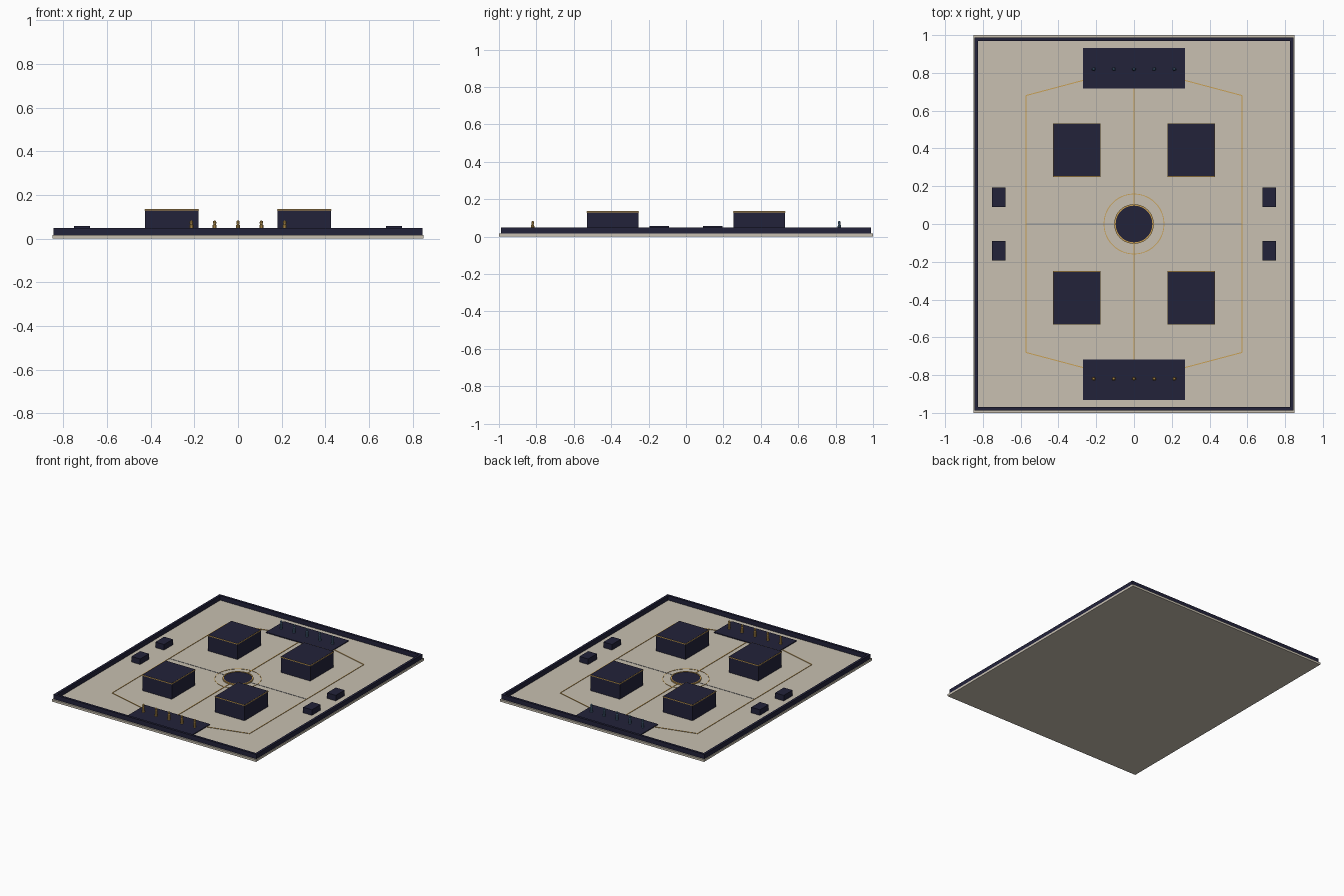
import bpy, bmesh
from math import pi, hypot, atan2
from mathutils import Matrix, Vector

cube = bpy.data.objects.get("Cube")
if cube:
    bpy.data.objects.remove(cube, do_unlink=True)


def material(name, rgb):
    m = bpy.data.materials.new(name)
    m.diffuse_color = (*rgb, 1)
    m.use_nodes = True
    m.node_tree.nodes["Principled BSDF"].inputs["Base Color"].default_value = (*rgb, 1)
    return m


STONE = material("pale_stone", (0.58, 0.53, 0.44))
NAVY = material("dark_navy", (0.016, 0.016, 0.042))
GOLD = material("gold", (0.58, 0.35, 0.09))
BLUE = material("steel_blue", (0.08, 0.16, 0.27))
GREY = material("line_grey", (0.27, 0.28, 0.30))

FLOOR = 0.016   # floor surface height
PAD = 0.022     # team pad surface height


def finish(name, bm, mat):
    mesh = bpy.data.meshes.new(name)
    bm.to_mesh(mesh)
    bm.free()
    mesh.materials.append(mat)
    ob = bpy.data.objects.new(name, mesh)
    bpy.context.collection.objects.link(ob)
    return ob


def box(name, x, y, size_x, size_y, z0, z1, mat, turn=0):
    bm = bmesh.new()
    bmesh.ops.create_cube(bm, size=1, matrix=(
        Matrix.Translation((x, y, (z0 + z1) / 2)) @ Matrix.Rotation(turn, 4, 'Z')
        @ Matrix.Diagonal((size_x, size_y, z1 - z0, 1))))
    return finish(name, bm, mat)


def line(name, a, b, width, mat, top=FLOOR + 0.003):
    dx, dy = b[0] - a[0], b[1] - a[1]
    return box(name, (a[0] + b[0]) / 2, (a[1] + b[1]) / 2, hypot(dx, dy), width,
               FLOOR - 0.002, top, mat, atan2(dy, dx))


def spin(name, profile, mat, x=0, y=0, steps=32):
    """Turn a radius/height profile about a vertical axis."""
    bm = bmesh.new()
    verts = [bm.verts.new((r, 0, z)) for r, z in profile]
    edges = [bm.edges.new(p) for p in zip(verts, verts[1:])]
    bmesh.ops.spin(bm, geom=verts + edges, angle=2 * pi, steps=steps,
                   axis=(0, 0, 1), cent=(0, 0, 0))
    bmesh.ops.remove_doubles(bm, verts=bm.verts[:], dist=0.0001)
    bmesh.ops.recalc_face_normals(bm, faces=bm.faces[:])
    bmesh.ops.translate(bm, verts=bm.verts[:], vec=Vector((x, y, 0)))
    return finish(name, bm, mat)


def ring(name, inner, outer, top, mat):
    low = FLOOR - 0.002
    return spin(name, [(inner, low), (inner, top), (outer, top), (outer, low),
                       (inner, low)], mat, steps=48)


# Floor slab and surrounding low wall
box("floor", 0, 0, 1.70, 2.0, 0, FLOOR, STONE)
for s, side in ((1, "left"), (-1, "right")):
    box(side + "_wall", s * 0.836, 0, 0.018, 1.976, FLOOR, 0.05, NAVY)
for s, side in ((1, "back"), (-1, "front")):
    box(side + "_wall", 0, s * 0.979, 1.654, 0.018, FLOOR, 0.05, NAVY)

# Inlaid floor lines
line("centre_lane_line", (0, -0.74), (0, 0.74), 0.006, GOLD)
line("midfield_line", (-0.57, 0), (0.57, 0), 0.004, GREY, FLOOR + 0.002)
for s, side in ((1, "left"), (-1, "right")):
    line(side + "_lane_line", (s * 0.572, -0.68), (s * 0.572, 0.68), 0.005, GOLD)
    for t, end in ((1, "back"), (-1, "front")):
        line(f"{end}_{side}_lane_line", (s * 0.572, t * 0.68),
             (s * 0.24, t * 0.768), 0.005, GOLD)

# Central disc with its two rings
spin("centre_disc", [(0, PAD), (0.099, PAD), (0.099, FLOOR - 0.002)], NAVY, steps=48)
ring("disc_rim", 0.097, 0.105, PAD + 0.003, GOLD)
ring("outer_circle", 0.157, 0.161, FLOOR + 0.002, GOLD)

# Large cover blocks with gold trim, and small crates by the side walls
for s, side in ((1, "left"), (-1, "right")):
    for t, end in ((1, "back"), (-1, "front")):
        tag = f"{end}_{side}"
        x, y = s * 0.303, t * 0.391
        box(tag + "_block", x, y, 0.244, 0.276, FLOOR, 0.136, NAVY)
        box(tag + "_block_trim", x, y, 0.250, 0.282, 0.129, 0.135, GOLD)
        box(tag + "_crate", s * 0.715, t * 0.142, 0.072, 0.104, FLOOR, 0.058, NAVY)

# Team pads, each with a row of small standing pieces
piece = [(0, PAD), (0.010, PAD), (0.009, 0.062), (0.005, 0.066),
         (0.008, 0.072), (0.007, 0.080), (0, 0.085)]
for t, end, mat in ((1, "back", BLUE), (-1, "front", GOLD)):
    box(end + "_pad", 0, t * 0.824, 0.54, 0.214, FLOOR, PAD, NAVY)
    for i in range(5):
        spin(f"{end}_piece_{i + 1}", piece, mat, (i - 2) * 0.107, t * 0.82, 10)
